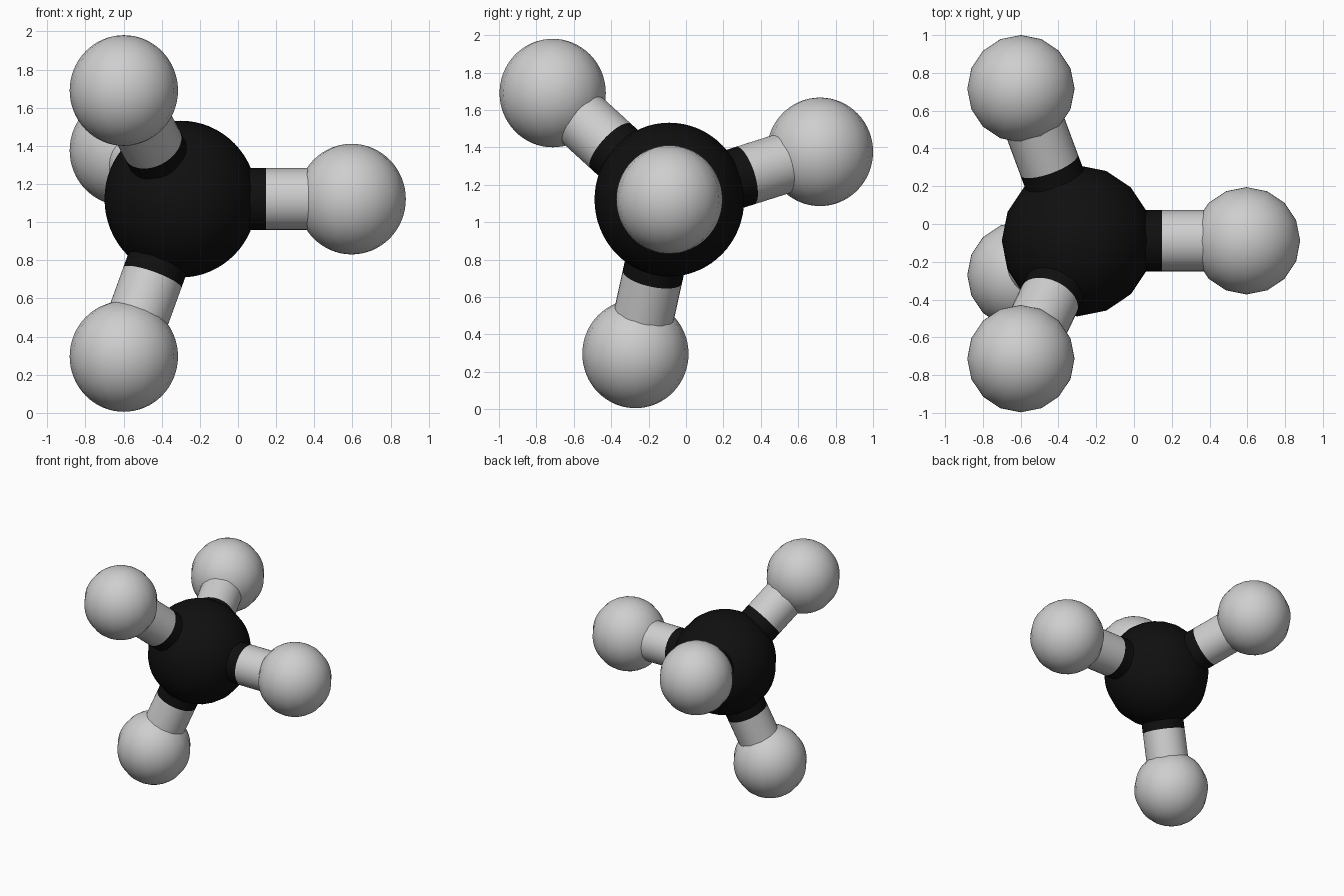
import bpy, math
from mathutils import Vector

if "Cube" in bpy.data.objects:
    bpy.data.objects.remove(bpy.data.objects["Cube"])

def material(name, v):
    m = bpy.data.materials.new(name)
    m.diffuse_color = (v, v, v, 1)
    m.use_nodes = True
    m.node_tree.nodes["Principled BSDF"].inputs["Base Color"].default_value = m.diffuse_color
    return m

black = material("carbon black", 0.005)
white = material("hydrogen white", 0.62)

def finish(name, mat):
    o = bpy.context.object
    o.name = name
    o.data.materials.append(mat)
    bpy.ops.object.shade_smooth_by_angle(angle=math.radians(40))

def atom(name, c, r, rz, mat):
    bpy.ops.mesh.primitive_uv_sphere_add(segments=16, ring_count=32, radius=1, location=c)
    bpy.context.object.scale = (r, r, rz)
    bpy.ops.object.transform_apply(location=False, rotation=False, scale=True)
    finish(name, mat)

def rod(name, a, b, mat):
    d = b - a
    bpy.ops.mesh.primitive_cylinder_add(vertices=32, radius=0.162, depth=d.length, location=(a + b) / 2)
    bpy.context.object.rotation_euler = d.to_track_quat('Z', 'Y').to_euler()
    finish(name, mat)

# Central atom
centre = Vector((-0.30, -0.089, 1.121))
atom("central_atom", centre, 0.40, 0.411, black)

# Tetrahedral directions: one along +x, three around -x
L = 0.896
dirs = [Vector((1, 0, 0))]
for k in range(3):
    t = math.radians(17.6 + 120 * k)
    s = math.sqrt(8) / 3
    dirs.append(Vector((-1 / 3, s * math.cos(t), s * math.sin(t))))

# Outer atoms and two-tone bonds
for i, d in enumerate(dirs):
    end, mid = centre + d * L, centre + d * L / 2
    atom(f"outer_atom_{i}", end, 0.284, 0.29, white)
    rod(f"inner_bond_{i}", centre, mid, black)
    rod(f"outer_bond_{i}", mid, end, white)
